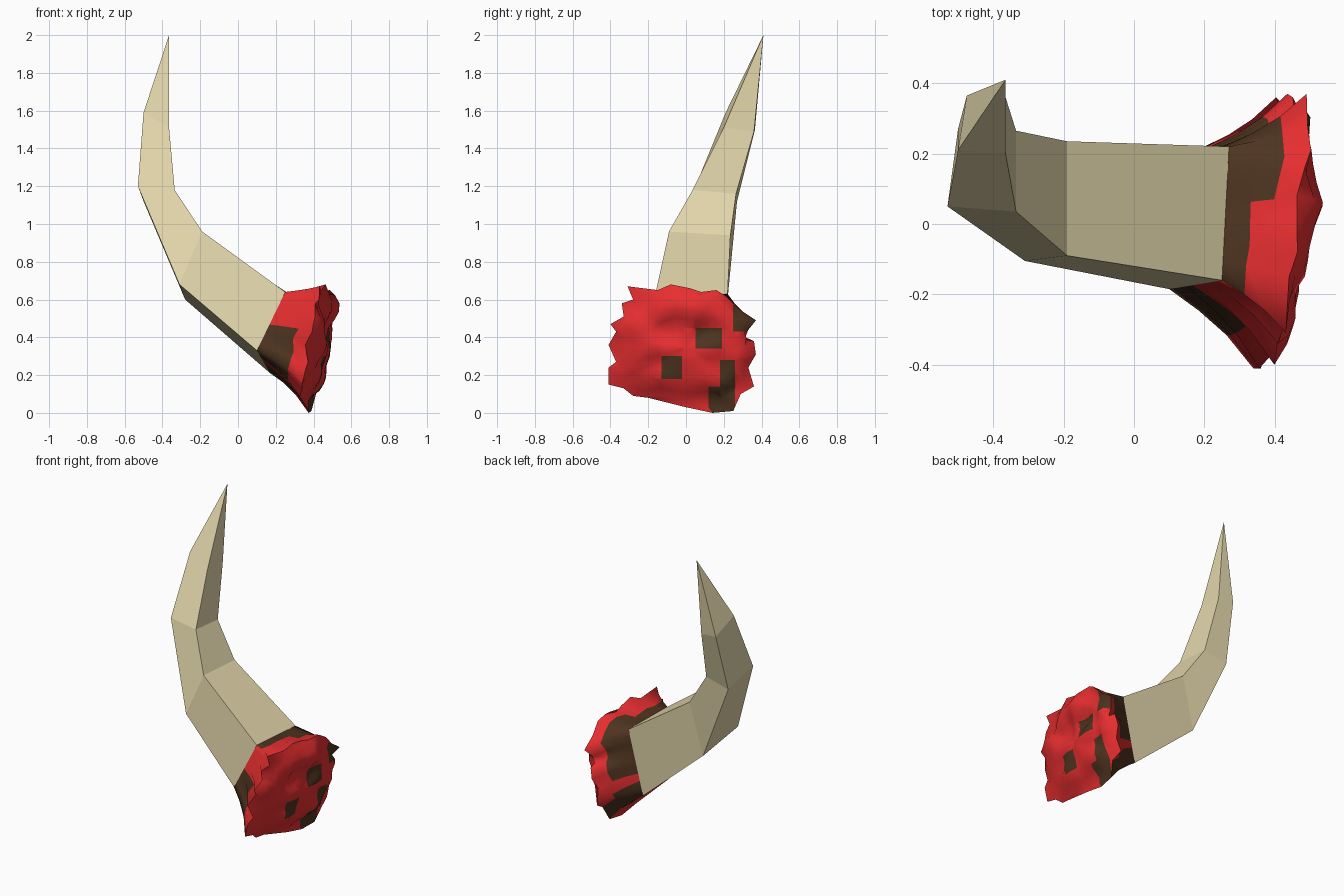
import bpy, bmesh, random
from mathutils import Vector, noise

random.seed(4)
if "Cube" in bpy.data.objects:
    bpy.data.objects.remove(bpy.data.objects["Cube"], do_unlink=True)


def material(name, colour):
    mat = bpy.data.materials.new(name)
    mat.use_nodes = True
    mat.diffuse_color = (*colour, 1)
    mat.node_tree.nodes["Principled BSDF"].inputs["Base Color"].default_value = (*colour, 1)
    return mat


ivory = material("ivory", (0.77, 0.68, 0.41))
red = material("raw red", (0.82, 0.028, 0.03))
brown = material("dark brown hide", (0.076, 0.034, 0.014))


def finish(bm, name, mats, smooth):
    for face in bm.faces:
        face.smooth = smooth
    mesh = bpy.data.meshes.new(name)
    bm.to_mesh(mesh)
    bm.free()
    for mat in mats:
        mesh.materials.append(mat)
    obj = bpy.data.objects.new(name, mesh)
    bpy.context.collection.objects.link(obj)


def add_ring(bm, points):
    return [bm.verts.new(p) for p in points]


def bridge(bm, a, b):
    n = len(a)
    return [bm.faces.new((a[i], a[(i + 1) % n], b[(i + 1) % n], b[i])) for i in range(n)]


# Horn: four-sided rings (inner front, inner back, outer back, outer front) and a tip
base = [(0.25, -0.16, 0.64), (0.27, 0.22, 0.63), (0.17, 0.21, 0.21), (0.10, -0.185, 0.33)]
horn_rings = [
    base,
    [(-0.19, -0.09, 0.96), (-0.19, 0.235, 0.94), (-0.28, 0.22, 0.60), (-0.31, -0.105, 0.68)],
    [(-0.335, 0.035, 1.18), (-0.335, 0.265, 1.16), (-0.50, 0.27, 1.12), (-0.53, 0.05, 1.20)],
    [(-0.365, 0.20, 1.51), (-0.365, 0.36, 1.49), (-0.475, 0.365, 1.50), (-0.50, 0.21, 1.59)],
]
bm = bmesh.new()
rings = [add_ring(bm, r) for r in horn_rings]
for a, b in zip(rings, rings[1:]):
    bridge(bm, a, b)
tip = bm.verts.new((-0.365, 0.41, 2.0))
for i in range(4):
    bm.faces.new((rings[-1][i], rings[-1][(i + 1) % 4], tip))
bm.faces.new(rings[0][::-1])
finish(bm, "horn", [ivory], False)

# Ragged hide: torn rim outline (y, z in hundredths), clockwise from the upper front
outline = [(-31, 67), (-15, 65), (-8, 68), (2, 66), (8, 64), (16, 65), (21, 62), (28, 55),
           (37, 49), (33, 44), (31, 39), (36, 38), (37, 31), (33, 24), (36, 14), (29, 10),
           (25, 1), (14, 0), (0, 3), (-20, 8), (-28, 9), (-33, 13), (-41, 15), (-41, 24),
           (-37, 27), (-41, 36), (-37, 43), (-40, 47), (-33, 51), (-34, 58), (-28, 60)]
count = len(outline)
corners = [0, 7, 16, 22, count]


def cut_plane(y, z):
    return 0.345 + 0.11 * y + 0.19 * z


rim = []
for y, z in outline:
    y, z = y / 100, z / 100
    rim.append(Vector((cut_plane(y, z) + random.uniform(-0.015, 0.02), y, z)))

# Collar start: the horn base outline, divided to match the rim
collar = []
for side in range(4):
    p, q = Vector(base[side]), Vector(base[(side + 1) % 4])
    steps = corners[side + 1] - corners[side]
    collar += [p.lerp(q, k / steps) for k in range(steps)]

bm = bmesh.new()
walls = [add_ring(bm, collar)]
for along, flare in ((0.35, 0.27), (0.68, 0.58)):
    pts = []
    for p, q in zip(collar, rim):
        m = p.lerp(q, flare)
        m.x = p.x + (q.x - p.x) * along
        pts.append(m)
    walls.append(add_ring(bm, pts))
walls.append(add_ring(bm, rim))


def wall_is_brown(i, band):
    if i < 7:                               # top
        return band == 0 or (band == 1 and i > 3)
    if i < 16:                              # back
        return i == 15 or (band < 2 and i != 13)
    if i < 22:                              # underside
        return band < 2 and i != 19
    return band < 2 and i < 26              # front


for band in range(3):
    for i, face in enumerate(bridge(bm, walls[band + 1], walls[band])):
        face.material_index = int(wall_is_brown(i, band))
finish(bm, "torn_hide", [red, brown], True)

# Torn end: lumpy rings closing to the middle, evening out the ragged rim
middle = Vector((0, 0, 0.34))
soft = [sum((rim[(i + k) % count] for k in range(-2, 3)), Vector()) / 5 for i in range(count)]
bm = bmesh.new()
end_rings = [add_ring(bm, rim)]
for scale in (0.92, 0.78, 0.64, 0.5, 0.36, 0.2):
    pts = []
    for r in soft:
        p = middle.lerp(r, scale)
        lump = 0.05 * noise.noise(Vector((3, p.y * 8, p.z * 8)))
        p.x = cut_plane(p.y, p.z) + 0.06 * (1 - scale ** 4) + lump
        pts.append(p)
    end_rings.append(add_ring(bm, pts))
for a, b in zip(end_rings, end_rings[1:]):
    bridge(bm, b, a)
last = end_rings[-1]
heart = sum((v.co for v in last), Vector()) / count
centre = bm.verts.new(heart)
for i in range(count):
    bm.faces.new((last[(i + 1) % count], last[i], centre))

# Brown patches on the torn end: y and z limits, cut in cleanly
patches = [(0.25, 0.38, 0.43, 0.57), (0.05, 0.19, 0.34, 0.45), (-0.13, -0.02, 0.18, 0.3),
           (0.18, 0.26, 0.14, 0.28), (0.12, 0.26, 0.0, 0.14)]


def inside(face, patch, margin):
    c = face.calc_center_median()
    y0, y1, z0, z1 = patch
    return y0 - margin < c.y < y1 + margin and z0 - margin < c.z < z1 + margin


for patch in patches:
    for k, limit in enumerate(patch):
        axis = Vector((0, 1, 0)) if k < 2 else Vector((0, 0, 1))
        near = [f for f in bm.faces if inside(f, patch, 0.06)]
        geom = near + list({e for f in near for e in f.edges} | {v for f in near for v in f.verts})
        bmesh.ops.bisect_plane(bm, geom=geom, dist=0.0001, plane_co=axis * limit, plane_no=axis)
for face in bm.faces:
    face.material_index = int(any(inside(face, patch, 0) for patch in patches))
finish(bm, "torn_end", [red, brown], True)
